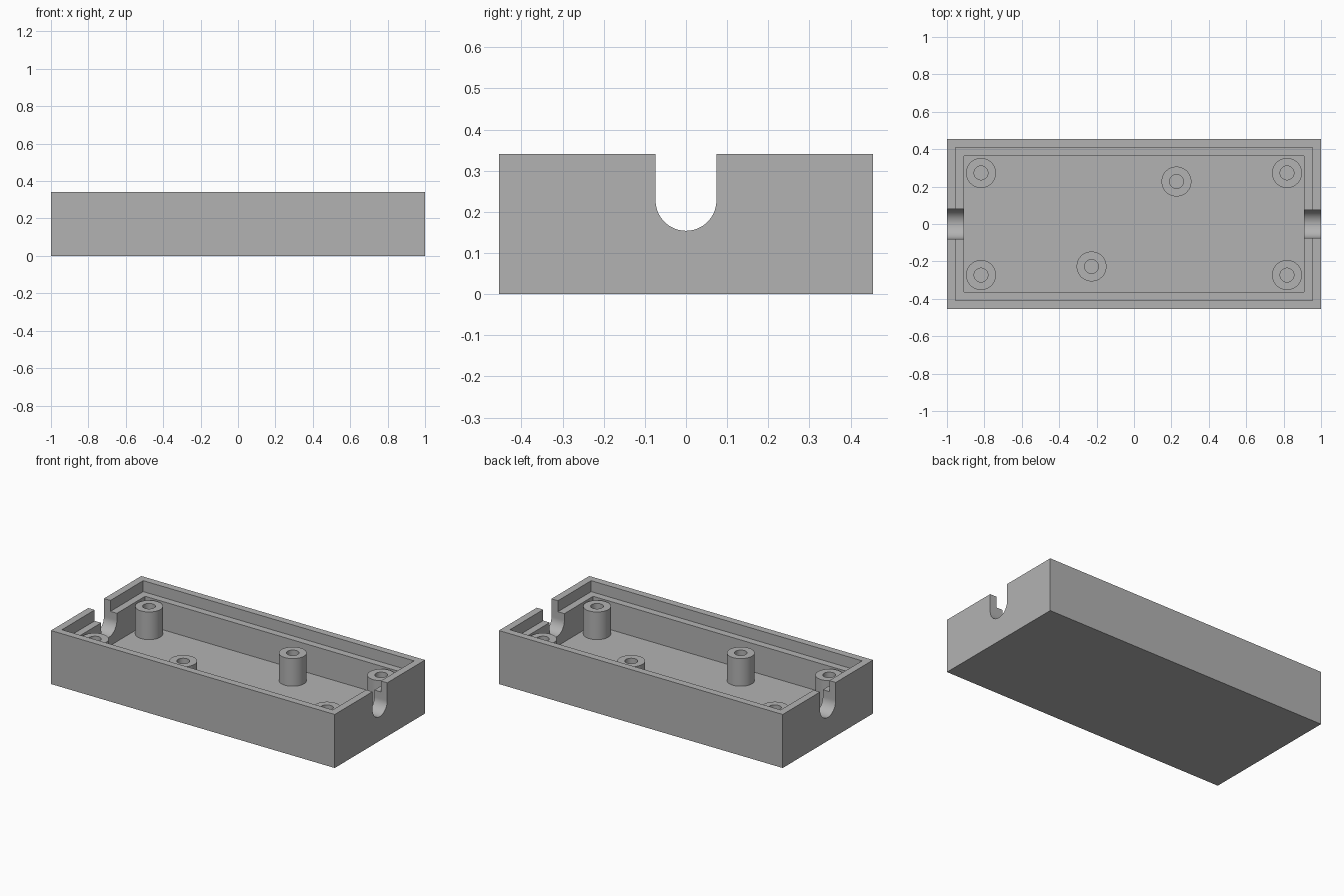
import bpy, bmesh, math
from mathutils import Matrix, Vector

cube = bpy.data.objects.get("Cube")
if cube:
    bpy.data.objects.remove(cube, do_unlink=True)

LENGTH, WIDTH, HEIGHT = 2.0, 0.909, 0.341
LIP, WALL = 0.0455, 0.091
LEDGE_Z, FLOOR_Z, POST_Z = 0.271, 0.091, 0.267

grey = bpy.data.materials.new("plain grey")
grey.use_nodes = True
grey.diffuse_color = (0.45, 0.45, 0.45, 1)
grey.node_tree.nodes["Principled BSDF"].inputs["Base Color"].default_value = (0.45, 0.45, 0.45, 1)


def make_object(name, bm):
    bmesh.ops.recalc_face_normals(bm, faces=bm.faces)
    mesh = bpy.data.meshes.new(name)
    bm.to_mesh(mesh)
    bm.free()
    mesh.materials.append(grey)
    obj = bpy.data.objects.new(name, mesh)
    bpy.context.collection.objects.link(obj)
    return obj


def block(name, inset, bottom, top):
    bm = bmesh.new()
    size = (LENGTH - 2 * inset, WIDTH - 2 * inset, top - bottom)
    place = Matrix.Translation((0, 0, (bottom + top) / 2)) @ Matrix.Diagonal((*size, 1))
    bmesh.ops.create_cube(bm, size=1, matrix=place)
    return make_object(name, bm)


def notch_cutter(name, x_start, radius, steps=32, axis_z=0.228):
    # U-shaped profile pushed through one end wall
    bm = bmesh.new()
    points = [(radius, 0.5)]
    for i in range(steps + 1):
        a = -math.pi * i / steps
        points.append((radius * math.cos(a), axis_z + radius * math.sin(a)))
    points.append((-radius, 0.5))
    face = bm.faces.new([bm.verts.new((x_start, y, z)) for y, z in points])
    moved = bmesh.ops.extrude_face_region(bm, geom=[face])["geom"]
    verts = [v for v in moved if isinstance(v, bmesh.types.BMVert)]
    bmesh.ops.translate(bm, verts=verts, vec=Vector((0.3, 0, 0)))
    return make_object(name, bm)


def smooth(obj):
    bpy.ops.object.select_all(action="DESELECT")
    obj.select_set(True)
    bpy.context.view_layer.objects.active = obj
    bpy.ops.object.shade_smooth_by_angle(angle=math.radians(30))


# Open tray with stepped rim and a cable notch at each end
tray = block("tray", 0, 0, HEIGHT)
cutters = [
    block("cavity_cutter", WALL, FLOOR_Z, 0.5),
    block("rim_cutter", LIP, LEDGE_Z, 0.6),
    notch_cutter("left_notch_cutter", 0.85, 0.074),
    notch_cutter("right_notch_cutter", -1.15, 0.079),
]
bpy.context.view_layer.objects.active = tray
for cutter in cutters:
    cutter.hide_render = True
    mod = tray.modifiers.new(cutter.name, "BOOLEAN")
    mod.operation = "DIFFERENCE"
    mod.solver = "EXACT"
    mod.object = cutter
    bpy.ops.object.modifier_apply(modifier=mod.name)
    bpy.data.objects.remove(cutter, do_unlink=True)
smooth(tray)


# Hollow screw posts standing on the floor
def screw_post(name, x, y, outer=0.08, hole=0.037):
    bm = bmesh.new()
    profile = [(outer, FLOOR_Z), (outer, POST_Z), (hole, POST_Z), (hole, FLOOR_Z)]
    verts = [bm.verts.new((r, 0, z)) for r, z in profile]
    edges = [bm.edges.new(pair) for pair in zip(verts, verts[1:])]
    bmesh.ops.spin(bm, geom=verts + edges, cent=(0, 0, 0), axis=(0, 0, 1),
                   angle=2 * math.pi, steps=48, use_merge=True)
    bmesh.ops.remove_doubles(bm, verts=bm.verts, dist=0.0001)
    post = make_object(name, bm)
    # the open tube's outer wall must face away from its axis
    side = max(post.data.polygons, key=lambda p: p.center.xy.length * (abs(p.normal.z) < 0.5))
    if side.normal.xy.dot(side.center.xy) < 0:
        post.data.flip_normals()
    post.location = (x, y, 0)
    smooth(post)


for sx, side in ((1, "left"), (-1, "right")):
    for sy, end in ((1, "back"), (-1, "front")):
        screw_post(f"{end}_{side}_corner_post", sx * 0.818, sy * 0.273)
screw_post("back_middle_post", 0.227, 0.227)
screw_post("front_middle_post", -0.227, -0.227)
